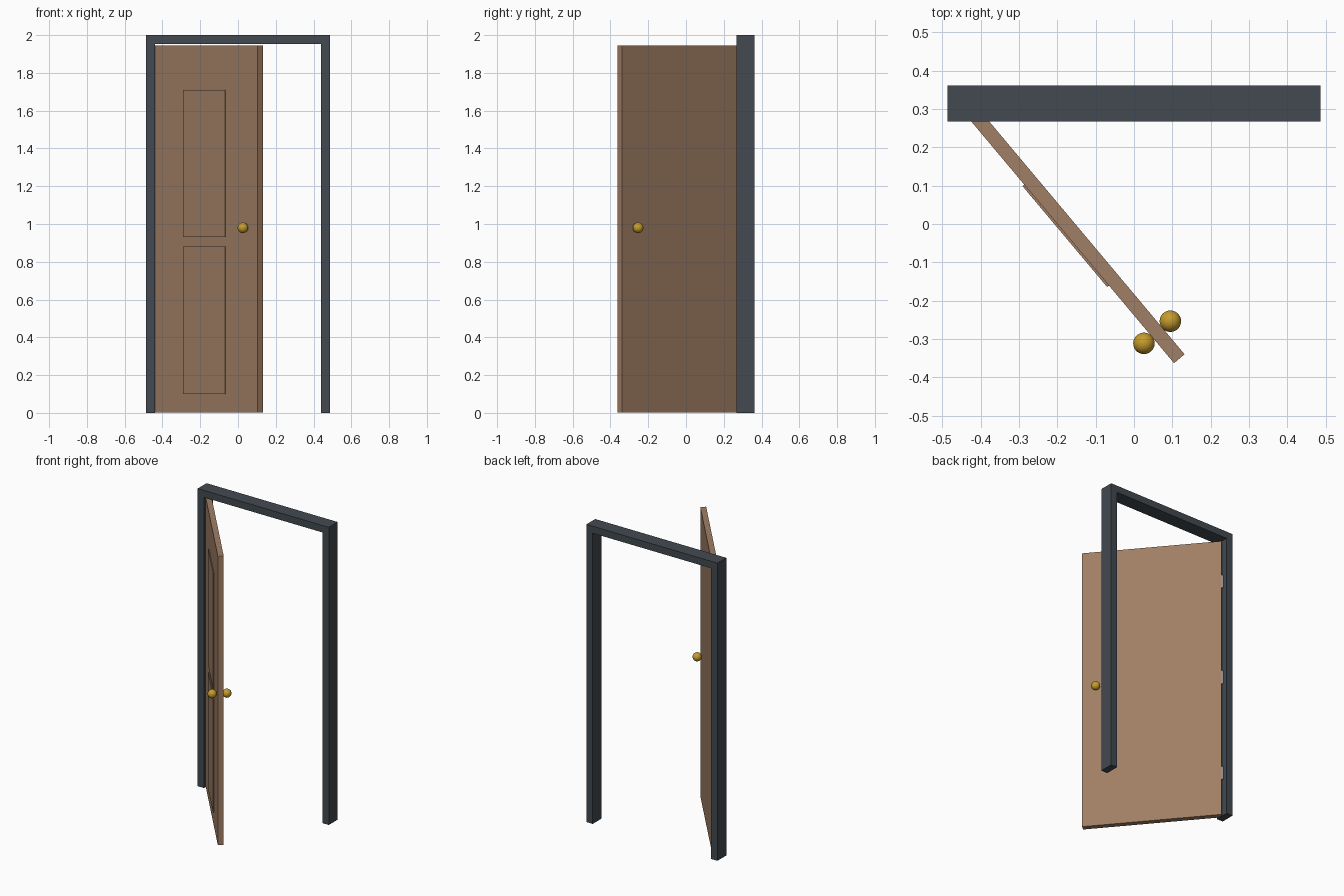
import bpy, bmesh, math
from mathutils import Matrix, Vector

if "Cube" in bpy.data.objects:
    bpy.data.objects.remove(bpy.data.objects["Cube"])


def material(name, rgb):
    m = bpy.data.materials.new(name)
    m.diffuse_color = (*rgb, 1)
    m.use_nodes = True
    m.node_tree.nodes["Principled BSDF"].inputs["Base Color"].default_value = m.diffuse_color
    return m


SLATE = material("slate paint", (0.055, 0.068, 0.082))
WOOD = material("brown wood", (0.352, 0.212, 0.130))
BRASS = material("brass", (0.56, 0.33, 0.025))
STEEL = material("hinge steel", (0.30, 0.30, 0.30))

# Door swings 50 degrees open about a vertical line at the left jamb
SWING = Matrix.Translation((-0.441, 0.315, 0)) @ Matrix.Rotation(math.radians(-50), 4, 'Z')


def finish(name, bm, mat, matrix):
    bmesh.ops.recalc_face_normals(bm, faces=bm.faces[:])
    me = bpy.data.meshes.new(name)
    bm.to_mesh(me)
    bm.free()
    me.materials.append(mat)
    ob = bpy.data.objects.new(name, me)
    ob.matrix_world = matrix
    bpy.context.collection.objects.link(ob)
    return ob


def box(name, lo, hi, mat, matrix=Matrix()):
    lo, hi = Vector(lo), Vector(hi)
    bm = bmesh.new()
    bmesh.ops.create_cube(bm, size=1)
    bmesh.ops.scale(bm, vec=hi - lo, verts=bm.verts)
    bmesh.ops.translate(bm, vec=(lo + hi) / 2, verts=bm.verts)
    return finish(name, bm, mat, matrix)


# Frame: one upside-down U profile extruded through its depth
W, I, TOP, Y0, Y1 = 0.487, 0.440, 1.953, 0.268, 0.362
outline = [(-W, 0), (-I, 0), (-I, TOP), (I, TOP), (I, 0), (W, 0), (W, 2), (-W, 2)]
bm = bmesh.new()
face = bm.faces.new([bm.verts.new((x, Y0, z)) for x, z in outline])
ext = bmesh.ops.extrude_face_region(bm, geom=[face], use_keep_orig=True)
bmesh.ops.translate(bm, vec=(0, Y1 - Y0, 0),
                    verts=[g for g in ext["geom"] if isinstance(g, bmesh.types.BMVert)])
finish("door_frame", bm, SLATE, Matrix())

# Door leaf, with two raised panels on the front
box("door_leaf", (0, -0.018, 0.003), (0.87, 0.018, 1.944), WOOD, SWING)
for name, z0, z1 in (("lower_panel", 0.10, 0.88), ("upper_panel", 0.93, 1.71)):
    box(name, (0.262, -0.024, z0), (0.606, -0.016, z1), WOOD, SWING)

# Round knobs on both faces
for name, side in (("front_knob", -1), ("back_knob", 1)):
    bm = bmesh.new()
    bmesh.ops.create_uvsphere(bm, u_segments=32, v_segments=16, radius=0.028)
    bmesh.ops.translate(bm, vec=(0.78, side * 0.045, 0.98), verts=bm.verts)
    ob = finish(name, bm, BRASS, SWING)
    ob.data.shade_smooth()

# Three hinge barrels on the pivot line
for i, z in enumerate((0.30, 0.98, 1.66)):
    bm = bmesh.new()
    bmesh.ops.create_cone(bm, cap_ends=True, segments=16, radius1=0.015, radius2=0.015, depth=0.09)
    bmesh.ops.translate(bm, vec=(0, 0, z), verts=bm.verts)
    finish(f"hinge_{i + 1}", bm, STEEL, SWING)
